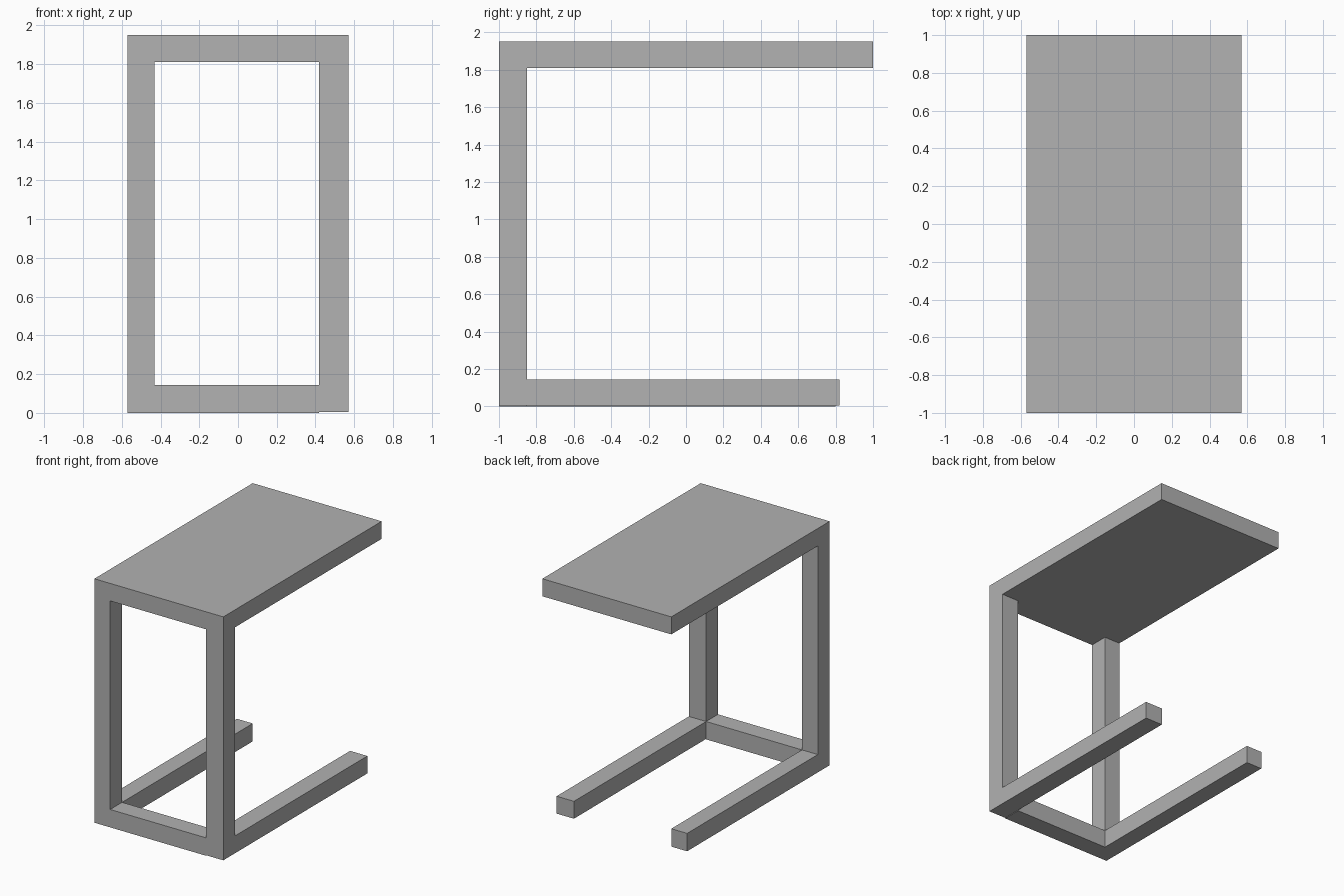
import bpy

cube = bpy.data.objects.get("Cube")
if cube:
    bpy.data.objects.remove(cube, do_unlink=True)

# Single matte grey for the whole table
grey = bpy.data.materials.new("matte grey")
grey.use_nodes = True
colour = (0.445, 0.445, 0.445, 1)
grey.diffuse_color = colour
shader = next(n for n in grey.node_tree.nodes if n.type == "BSDF_PRINCIPLED")
shader.inputs["Base Color"].default_value = colour


def box(name, xs, ys, zs):
    """Flat-faced box spanning the given (min, max) ranges."""
    verts = [(x, y, z) for x in xs for y in ys for z in zs]
    faces = [(0, 1, 3, 2), (4, 6, 7, 5), (0, 4, 5, 1),
             (2, 3, 7, 6), (0, 2, 6, 4), (1, 5, 7, 3)]
    mesh = bpy.data.meshes.new(name)
    mesh.from_pydata(verts, [], faces)
    mesh.materials.append(grey)
    obj = bpy.data.objects.new(name, mesh)
    bpy.context.collection.objects.link(obj)
    return obj


HALF_W, FRONT, BACK = 0.57, -1.0, 1.0
LEG_BACK = -0.85
TOP, UNDERSIDE, RAIL_TOP = 1.95, 1.81, 0.143
RIGHT_INNER, LEFT_INNER = -0.43, 0.417

# Cantilevered slab
box("table_top", (-HALF_W, HALF_W), (FRONT, BACK), (UNDERSIDE, TOP))

# Front legs and floor rails; the two rails differ slightly in length
for side, xs, rail_end, floor in (
        ("right", (-HALF_W, RIGHT_INNER), 0.80, 0.0),
        ("left", (LEFT_INNER, HALF_W), 0.82, 0.004)):
    box(side + "_leg", xs, (FRONT, LEG_BACK), (floor, UNDERSIDE))
    box(side + "_floor_rail", xs, (LEG_BACK, rail_end), (floor, RAIL_TOP))

# Bar joining the legs at the floor
box("front_crossbar", (RIGHT_INNER, LEFT_INNER), (FRONT, LEG_BACK), (0.0, RAIL_TOP))
